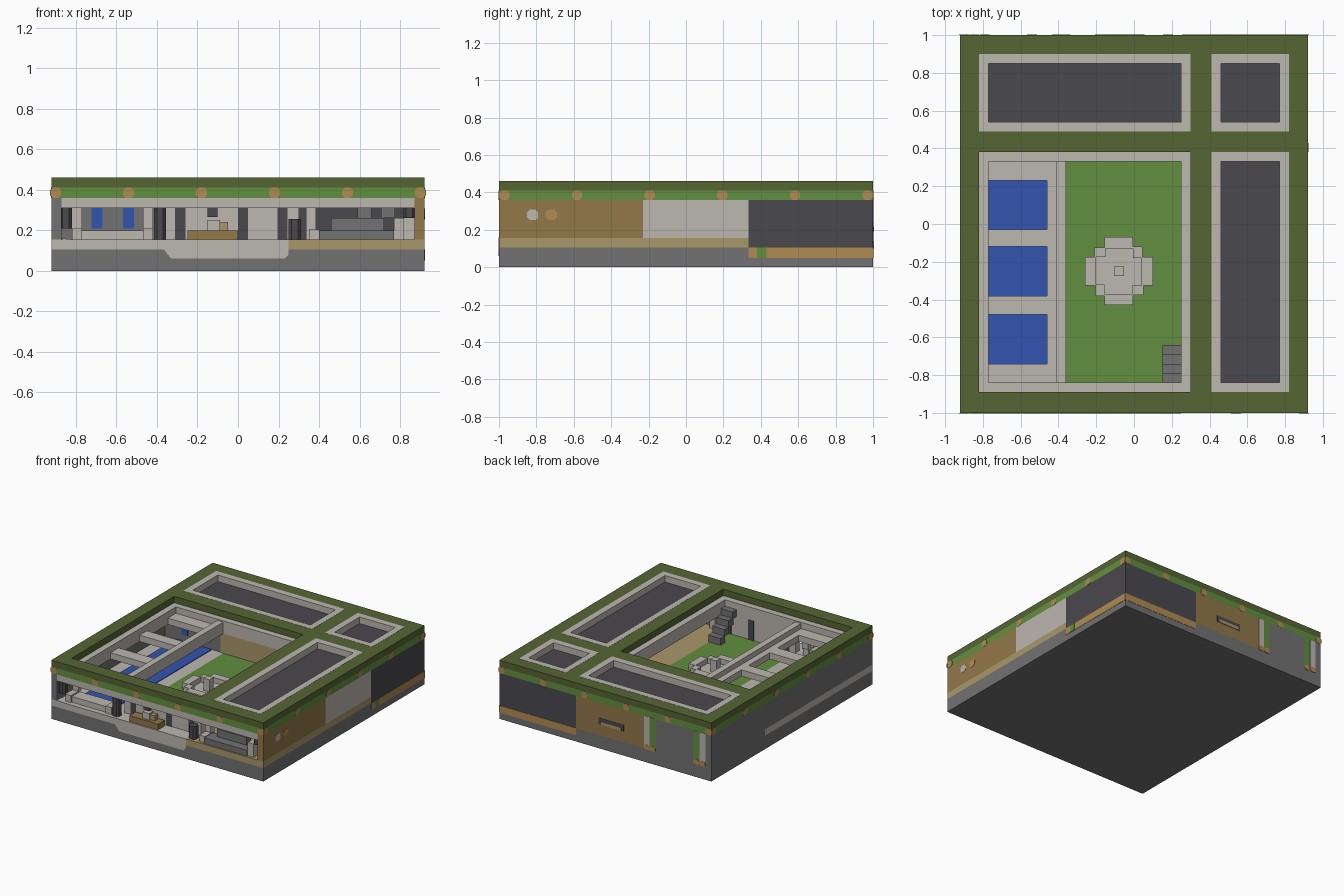
import bpy
import math

cube = bpy.data.objects.get("Cube")
if cube:
    bpy.data.objects.remove(cube, do_unlink=True)


def make_material(name, hex_code):
    """Flat material from an sRGB hex code, converted to linear."""
    rgb = [int(hex_code[i:i + 2], 16) / 255 for i in (0, 2, 4)]
    color = [c / 12.92 if c < 0.04 else ((c + 0.055) / 1.055) ** 2.4 for c in rgb] + [1]
    mat = bpy.data.materials.new(name)
    mat.use_nodes = True
    mat.diffuse_color = color
    mat.node_tree.nodes["Principled BSDF"].inputs["Base Color"].default_value = color
    return mat


pale = make_material("pale stone", "BCB7B0")
stone = make_material("grey stone", "727272")
dark = make_material("dark slate", "4A484E")
moss = make_material("dark moss", "556534")
grass = make_material("grass green", "618F3E")
blue = make_material("pool blue", "3355B0")
brown = make_material("brown earth", "927849")
sand = make_material("sand", "AA976B")
ochre = make_material("ochre", "B08C52")

W, L = 0.92, 1.0                      # half width and half length
BASE, FLOOR, BEAM, CEIL, DECK, TOP = 0.105, 0.155, 0.31, 0.36, 0.41, 0.46
SKIN = 0.002                          # how far painted plates stand proud


def mesh_object(name, verts, faces, mat):
    mesh = bpy.data.meshes.new(name)
    mesh.from_pydata(verts, [], faces)
    mesh.materials.append(mat)
    obj = bpy.data.objects.new(name, mesh)
    bpy.context.scene.collection.objects.link(obj)
    return obj


def prism(name, mat, outline, axis, a, b):
    """Extrude a 2D outline along one axis from a to b."""
    n = len(outline)

    def place(p, d):
        return {"x": (d, p[0], p[1]), "y": (p[0], d, p[1]), "z": (p[0], p[1], d)}[axis]

    verts = [place(p, a) for p in outline] + [place(p, b) for p in outline]
    faces = [tuple(range(n))[::-1], tuple(range(n, 2 * n))]
    faces += [(i, (i + 1) % n, (i + 1) % n + n, i + n) for i in range(n)]
    obj = mesh_object(name, verts, faces, mat)
    if axis == "y":
        obj.data.flip_normals()
    return obj


def box(name, mat, x, y, z):
    outline = [(x[0], y[0]), (x[1], y[0]), (x[1], y[1]), (x[0], y[1])]
    return prism(name, mat, outline, "z", *z)


def ring(name, mat, x, y, z, t):
    """Rectangular frame of thickness t inside the given bounds."""
    box(name + "_front", mat, x, (y[0], y[0] + t), z)
    box(name + "_back", mat, x, (y[1] - t, y[1]), z)
    box(name + "_left", mat, (x[0], x[0] + t), (y[0] + t, y[1] - t), z)
    box(name + "_right", mat, (x[1] - t, x[1]), (y[0] + t, y[1] - t), z)


def octagon(u, v, r, s):
    return [(u + r * a, v + s * b) for a, b in
            ((-1, -.5), (-.5, -1), (.5, -1), (1, -.5), (1, .5), (.5, 1), (-.5, 1), (-1, .5))]


# Ground layers
box("base", stone, (-W, W), (-L, L), (0, BASE))
box("west_floor", pale, (-W, -.36), (-L, .335), (BASE, FLOOR))
box("porch_floor", pale, (-.36, .25), (-L, -.84), (BASE, FLOOR))
box("lawn", grass, (-.36, .25), (-.84, .335), (BASE, FLOOR))
box("sand_floor", sand, (.25, W), (-L, .335), (BASE, FLOOR))
box("pool", blue, (-.77, -.46), (-.84, .33), (FLOOR, FLOOR + .005))
bank = [(-.87, .16), (-.82, .11), (-.37, .11), (-.33, .06), (.23, .06), (.25, .08), (.25, FLOOR), (-.82, FLOOR)]
prism("front_bank", pale, bank, "y", -L - SKIN, -L + .05)

# Outer walls and the solid rear blocks
box("left_wall", stone, (-W, -.87), (-L, L), (BASE, CEIL))
box("right_wall_earth", brown, (.87, W), (-L, -.23), (FLOOR, CEIL))
box("right_wall_pale", pale, (.87, W), (-.23, .335), (FLOOR, CEIL))
box("rear_slate", dark, (.255, W), (.335, L), (BASE, CEIL))
box("rear_earth", brown, (-.385, .255), (.335, L), (BASE, CEIL))
box("rear_stone", stone, (-.87, -.385), (.335, L), (BASE, CEIL))
box("courtyard_sand_wall", sand, (-.385, .25), (.33, .335), (FLOOR, BEAM))

# Painted strips on the right and back faces
box("right_ochre_strip", ochre, (W, W + SKIN), (.335, L), (.05, BASE))
box("right_grass_tuft", grass, (W, W + 2 * SKIN), (.38, .43), (.05, BASE))
box("back_ochre_strip", ochre, (.255, W), (L, L + SKIN), (.05, BASE))
for y, mat in ((-.82, pale), (-.72, ochre)):
    prism("wall_stud", mat, octagon(y, .28, .03, .028), "x", W, W + SKIN)
for x, mat in ((-.36, pale), (-.41, grass), (-.79, grass), (-.845, pale)):
    box("back_strip", mat, (x - .025, x + .025), (L, L + SKIN), (.13, CEIL))
    prism("back_strip_foot", ochre, octagon(x, .12, .025, .02), "y", L, L + 2 * SKIN)
box("back_niche_shade", dark, (-.16, .056), (L, L + SKIN), (.19, .24))
box("back_niche_sill", sand, (-.14, .036), (L, L + 2 * SKIN), (.19, .215))

# Grass band with ochre knobs
ring("grass_band", grass, (-W, W), (-L, L), (CEIL, DECK), .1)
for i in range(6):
    u = -1 + .4 * i
    for s in (-1, 1):
        k = octagon(u * .9, .385, .027, .025)
        prism("band_knob", ochre, k, "y", s * L, s * (L + SKIN))
        k = octagon(u * .97, .385, .027, .025)
        prism("band_knob_side", ochre, k, "x", s * W, s * (W + SKIN))

# Moss deck laid around the openings
for x in ((-W, -.82), (.30, .41), (.82, W)):
    box("deck_strip", moss, x, (-L, L), (DECK, TOP))
for x in ((-.82, .30), (.41, .82)):
    for y in ((-L, -.89), (.38, .49), (.90, L)):
        box("deck_cross", moss, x, y, (DECK, TOP))

# Roof pits with pale rims
for x, y in (((-.82, .30), (.49, .90)), ((.41, .82), (.49, .90)), ((.41, .82), (-.89, .38))):
    ring("pit_rim", pale, x, y, (DECK, TOP + .001), .05)
box("rear_pit_floor", dark, (-.82, .82), (.38, .9), (CEIL, DECK))
box("right_pit_floor", dark, (.30, .82), (-.9, .38), (CEIL, DECK))

# Courtyard ledge, ceilings and lintels
ring("courtyard_ledge", pale, (-.82, .30), (-.89, .38), (BEAM, DECK), .05)
box("right_ceiling", pale, (.30, .87), (-L, .335), (BEAM, CEIL))
box("front_lintel", pale, (-.87, .30), (-L, -.89), (BEAM, CEIL))
box("left_lintel", pale, (-.87, -.82), (-.89, .335), (BEAM, CEIL))

# Beams above the pool
box("long_beam", pale, (-.41, -.36), (-.84, .335), (BEAM, DECK - .01))
box("pool_beam", pale, (-.46, -.41), (-.84, .335), (BEAM, CEIL))
for y0, y1 in ((-.84, -.74), (-.48, -.38), (-.12, -.03), (.23, .335)):
    box("cross_beam", pale, (-.77, -.46), (y0, y1), (BEAM, CEIL))
for x in (-.695, -.54):
    box("blue_banner", blue, (x - .027, x + .027), (.328, .335), (.21, BEAM))

# Recessed front wall with narrow windows
box("front_wall", pale, (-.36, .30), (-.89, -.84), (FLOOR, BEAM))
for x in (-.285, .025, .22):
    box("slit_window", dark, (x - .025, x + .025), (-.892, -.838), (FLOOR, BEAM))
for x, z0, z1 in ((-.85, .21, BEAM), (-.385, FLOOR, BEAM), (.28, FLOOR, .255), (.845, .26, BEAM)):
    prism("lantern_post", dark, octagon(x, -.95, .03, .03), "z", z0, z1)

# Porch furniture on the left
box("left_bench", pale, (-.77, -.47), (-.96, -.86), (FLOOR, .2))
for x in (-.795, -.445):
    box("bench_end", pale, (x - .025, x + .025), (-.97, -.85), (FLOOR, .21))
    box("bench_post", pale, (x - .025, x + .025), (-.88, -.84), (.21, BEAM))

# Table in the middle
box("table", brown, (-.25, 0), (-.99, -.91), (FLOOR, .2))
box("table_box", pale, (-.15, -.09), (-.97, -.92), (.2, .25))
box("table_loaf", sand, (-.09, -.05), (-.96, -.92), (.2, .24))
box("hanging_lamp", dark, (-.15, -.1), (-.96, -.91), (.265, BEAM))

# Seats on the right
box("sofa_seat", stone, (.40, .77), (-.99, -.88), (FLOOR, .2))
box("sofa_back", stone, (.46, .72), (-.92, -.87), (.2, .26))
for x, z0, z1 in ((.375, FLOOR, .205), (.795, FLOOR, .2), (.795, .2, .26)):
    box("sofa_arm", pale, (x - .025, x + .025), (-.98, -.9), (z0, z1))
for x in (.625, .74):
    box("hanging_shelf", stone, (x - .035, x + .035), (-.9, -.86), (.26, BEAM))
for x in (.36, .845):
    box("right_post", pale, (x - .025, x + .025), (-.89, -.84), (FLOOR, BEAM))

# Stairs climbing to the front ledge
for i in range(4):
    y = -.64 - .05 * i
    z = FLOOR + .05 * i
    box("stair_step", stone, (.15, .255), (y - .06, y), (z, z + .055))

# Fountain: basin, stepped rim and centre post
cx, cy = -.08, -.25
box("fountain_basin", pale, (cx - .125, cx + .125), (cy - .125, cy + .125), (FLOOR, .165))
for i in range(4):
    a = math.radians(90 * i)
    c, s = round(math.cos(a)), round(math.sin(a))
    for name, r, t, hr, ht in (("rim", .15, 0, .03, .075), ("corner", .1, .1, .025, .03)):
        u, v = cx + c * r - s * t, cy + s * r + c * t
        hu, hv = abs(c) * hr + abs(s) * ht, abs(s) * hr + abs(c) * ht
        box("fountain_" + name, pale, (u - hu, u + hu), (v - hv, v + hv), (FLOOR, .205))
box("fountain_post", pale, (cx - .026, cx + .026), (cy - .026, cy + .026), (FLOOR, .26))
